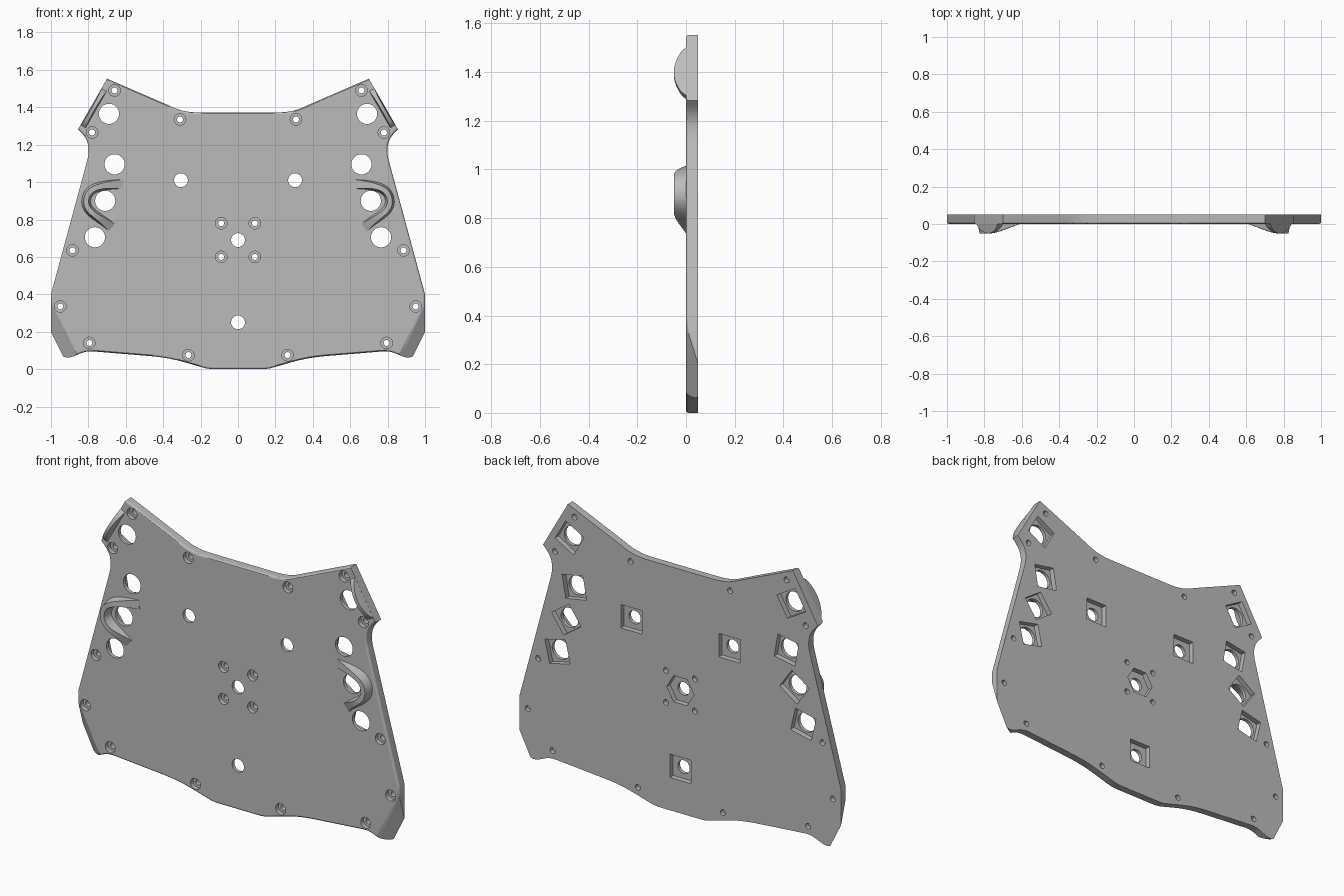
import bpy, bmesh
from math import sin, pi, radians
from mathutils import Vector, Matrix
from mathutils.geometry import interpolate_bezier

if "Cube" in bpy.data.objects:
    bpy.data.objects.remove(bpy.data.objects["Cube"])

THICK = 0.05
grey = bpy.data.materials.new("plain grey")
grey.use_nodes = True
grey.diffuse_color = (0.5, 0.5, 0.5, 1)
grey.node_tree.nodes["Principled BSDF"].inputs["Base Color"].default_value = (0.5, 0.5, 0.5, 1)


def finish(bm, name):
    bmesh.ops.recalc_face_normals(bm, faces=bm.faces)
    mesh = bpy.data.meshes.new(name)
    bm.to_mesh(mesh)
    bm.free()
    mesh.materials.append(grey)
    ob = bpy.data.objects.new(name, mesh)
    bpy.context.collection.objects.link(ob)
    return ob


def smooth(ob):
    bpy.ops.object.select_all(action='DESELECT')
    ob.select_set(True)
    bpy.context.view_layer.objects.active = ob
    bpy.ops.object.shade_smooth_by_angle(angle=radians(30))
    mod = ob.modifiers.new("even_normals", 'WEIGHTED_NORMAL')
    mod.keep_sharp = True


def bezier(a, b, c, d, n=8):
    return interpolate_bezier(*[Vector((p[0], 0, p[1])) for p in (a, b, c, d)], n)


def prism(bm, x, z, r, y0, y1, sides=32, turn=0.0):
    # Prism running through the plate's thickness
    m = Matrix.Translation((x, (y0 + y1) / 2, z)) @ Matrix.Rotation(turn, 4, 'Y') @ Matrix.Rotation(pi / 2, 4, 'X')
    bmesh.ops.create_cone(bm, cap_ends=True, segments=sides, radius1=r, radius2=r, depth=y1 - y0, matrix=m)


# Outline of the left half, from top middle round to bottom middle
half = bezier((0.19, 1.372), (0.27, 1.372), (0.31, 1.38), (0.37, 1.41))
half += [Vector((0.70, 0, 1.553)), Vector((0.855, 0, 1.283))]
half += bezier((0.835, 1.262), (0.80, 1.225), (0.79, 1.18), (0.805, 1.12))
half += [Vector((1, 0, 0.40)), Vector((1, 0, 0.19))]
half += bezier((0.958, 0.095), (0.94, 0.06), (0.915, 0.055), (0.88, 0.068), 6)
half += bezier((0.84, 0.085), (0.81, 0.099), (0.78, 0.096), (0.74, 0.092), 5)
half += bezier((0.46, 0.069), (0.33, 0.057), (0.27, 0.03), (0.17, 0.004))
half += [Vector((0.14, 0, 0))]
outline = half + [Vector((-p.x, 0, p.z)) for p in reversed(half)]

# Plate with a rounded front rim, square along the ear ends
bm = bmesh.new()
front = bm.faces.new([bm.verts.new(p) for p in outline])
rim = [e for e in front.edges
       if not (all(v.co.z > 1.27 for v in e.verts) and all(abs(v.co.x) > 0.69 for v in e.verts))]
ext = bmesh.ops.extrude_face_region(bm, geom=[front], use_keep_orig=True)
for v in ext["geom"]:
    if isinstance(v, bmesh.types.BMVert):
        v.co.y = THICK
bmesh.ops.recalc_face_normals(bm, faces=bm.faces)
bmesh.ops.bevel(bm, geom=rim, offset=0.012, segments=3, profile=0.5, affect='EDGES')

# Sloping facets on the lower corners
for s in (1, -1):
    a, b, c = Vector((s, 0, 0.36)), Vector((s * 0.86, 0, 0.08)), Vector((s, THICK, 0.20))
    n = (b - a).cross(c - a).normalized()
    if n.x * s < 0:
        n = -n
    cut = bmesh.ops.bisect_plane(bm, geom=bm.verts[:] + bm.edges[:] + bm.faces[:],
                                 plane_co=a, plane_no=n, clear_outer=True)
    bmesh.ops.holes_fill(bm, edges=[e for e in bm.edges if e.is_boundary], sides=0)
plate = finish(bm, "plate")

# Holes: (x, z, pocket turn) for the large side ones
large = [(0.69, 1.365, -30), (0.66, 1.095, 10), (0.71, 0.90, 35), (0.765, 0.705, 13)]
screws = [(0.66, 1.49), (0.78, 1.265), (0.31, 1.335), (0.885, 0.635), (0.95, 0.335),
          (0.795, 0.14), (0.265, 0.075), (0.09, 0.78), (0.09, 0.60)]
through, recess = bmesh.new(), bmesh.new()


def square_pocket(x, z, turn=0):
    prism(recess, x, z, 0.093, 0.02, 0.08, 4, radians(45 + turn))


for s in (1, -1):
    for x, z, turn in large:
        prism(through, s * x, z, 0.054, -0.1, 0.1)
        square_pocket(s * x, z, s * turn)
    for x, z in screws:
        prism(through, s * x, z, 0.016, -0.1, 0.1, 20)
        prism(recess, s * x, z, 0.031, -0.05, 0.025, 24)
    prism(through, s * 0.305, 1.01, 0.037, -0.1, 0.1)
    square_pocket(s * 0.305, 1.01)
for z in (0.25, 0.69):
    prism(through, 0, z, 0.037, -0.1, 0.1)
square_pocket(0, 0.25)
prism(recess, 0, 0.69, 0.085, 0.02, 0.08, 6, pi / 2)

for bm, name in ((recess, "recess_cutter"), (through, "hole_cutter")):
    cutter = finish(bm, name)
    cutter.hide_render = True
    cutter.hide_viewport = False
    mod = plate.modifiers.new(name, 'BOOLEAN')
    mod.object = cutter
    mod.operation = 'DIFFERENCE'
    mod.solver = 'EXACT'

# Bake the cuts, then drop the cutters
bpy.context.view_layer.update()
baked = bpy.data.meshes.new_from_object(plate.evaluated_get(bpy.context.evaluated_depsgraph_get()))
plate.modifiers.clear()
plate.data = baked
for name in ("recess_cutter", "hole_cutter"):
    bpy.data.objects.remove(bpy.data.objects[name])
smooth(plate)


def rib(name, path, height, base, crest):
    # Tapered ridge swept along a path, rising from the front face
    bm = bmesh.new()
    rings = []
    for i, p in enumerate(path):
        t = (path[min(i + 1, len(path) - 1)] - path[max(i - 1, 0)]).normalized()
        side = Vector((t.z, 0, -t.x))
        h = 0.001 + height(i / (len(path) - 1))
        top = base + (crest - base) * h / 0.05
        rings.append([bm.verts.new(p + side * w + Vector((0, y, 0)))
                      for w, y in ((-base, 0.004), (-top, -h), (top, -h), (base, 0.004))])
    for r, q in zip(rings, rings[1:]):
        for k in range(4):
            j = (k + 1) % 4
            bm.faces.new((r[k], r[j], q[j], q[k]))
    bm.faces.new(rings[0])
    bm.faces.new(rings[-1])
    smooth(finish(bm, name))


# Hooked ribs round the third holes, and arched fins on the ears
hook = bezier((0.615, 0.99), (0.73, 0.985), (0.81, 0.975), (0.812, 0.895), 16)
hook += bezier((0.812, 0.895), (0.81, 0.835), (0.74, 0.815), (0.675, 0.757), 16)[1:]
a, b = Vector((0.716, 0, 1.493)), Vector((0.828, 0, 1.298))
fin = [a.lerp(b, i / 20) for i in range(21)]
for s, side in ((1, "left"), (-1, "right")):
    flip = Matrix.Diagonal((s, 1, 1))
    rib(side + "_hook_rib", [flip @ p for p in hook],
        lambda u: 0.049 * sin(pi / 2 * min(1, u / 0.3, (1 - u) / 0.3)), 0.025, 0.013)
    rib(side + "_ear_fin", [flip @ p for p in fin],
        lambda u: 0.049 * max(0, sin(pi * u)) ** 0.7, 0.016, 0.009)
